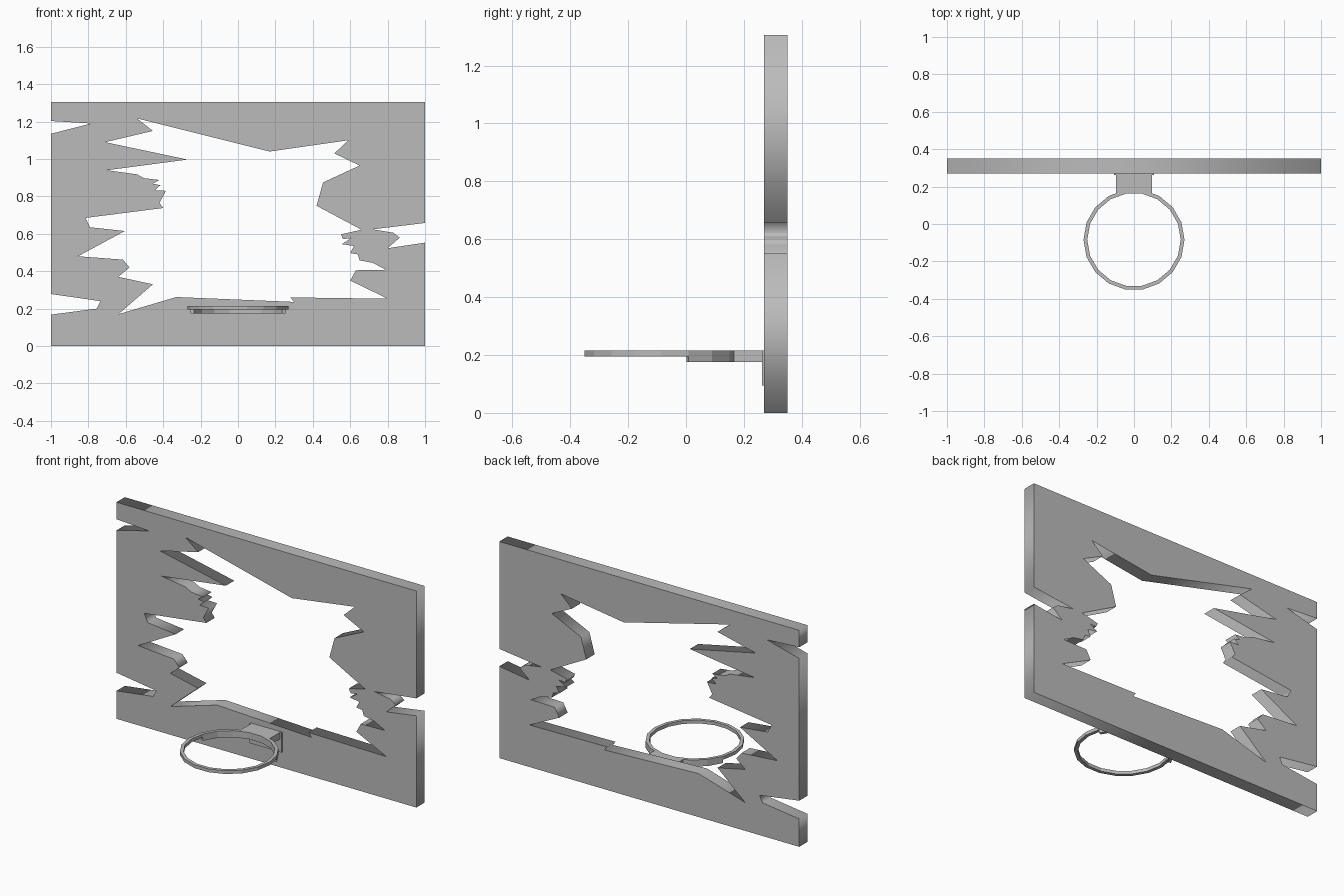
import bpy, bmesh, math

if "Cube" in bpy.data.objects:
    bpy.data.objects.remove(bpy.data.objects["Cube"])

grey = bpy.data.materials.new("plain grey")
grey.diffuse_color = (0.5, 0.5, 0.5, 1)
grey.use_nodes = True
grey.node_tree.nodes["Principled BSDF"].inputs["Base Color"].default_value = grey.diffuse_color


def finish(name, bm):
    bmesh.ops.recalc_face_normals(bm, faces=bm.faces)
    mesh = bpy.data.meshes.new(name)
    bm.to_mesh(mesh)
    bm.free()
    mesh.materials.append(grey)
    obj = bpy.data.objects.new(name, mesh)
    bpy.context.collection.objects.link(obj)
    return obj


def box(name, x, y, z):
    bm = bmesh.new()
    bmesh.ops.create_cube(bm, size=1)
    for v in bm.verts:
        for i, (lo, hi) in enumerate((x, y, z)):
            v.co[i] = hi if v.co[i] > 0 else lo
    return finish(name, bm)


def band(name, start, end, z0, z1, cy=-0.084, inner=0.25, outer=0.27):
    """Faceted ring or arc of 20 degree steps with a rectangular section."""
    bm = bmesh.new()
    closed = end - start == 18
    rows = []
    for k in range(start, end + (0 if closed else 1)):
        a = math.radians(20 * k)
        rows.append([bm.verts.new((r * math.cos(a), cy + r * math.sin(a), z))
                     for r, z in ((inner, z0), (outer, z0), (outer, z1), (inner, z1))])
    for k in range(len(rows) if closed else len(rows) - 1):
        a, b = rows[k], rows[(k + 1) % len(rows)]
        for i in range(4):
            j = (i + 1) % 4
            bm.faces.new((a[i], a[j], b[j], b[i]))
    if not closed:
        bm.faces.new(rows[0])
        bm.faces.new(rows[-1])
    return finish(name, bm)


# Broken panel: outer edge with three cracks running in from the sides
outer_edge = [
    (-1, 0), (1, 0), (1, 0.553), (0.80, 0.523), (0.865, 0.58), (0.83, 0.606),
    (0.72, 0.624), (1, 0.658), (1, 1.305), (-1, 1.305), (-1, 1.203),
    (-0.785, 1.19), (-1, 1.135), (-1, 0.278), (-0.735, 0.24), (-0.755, 0.20),
    (-1, 0.168)]
# Jagged hole, clockwise from the top left tip
hole_edge = [
    (-0.54, 1.217), (0.17, 1.04), (0.59, 1.10), (0.515, 1.03), (0.65, 0.965),
    (0.455, 0.875), (0.42, 0.75), (0.66, 0.622), (0.55, 0.597), (0.562, 0.572),
    (0.605, 0.577), (0.555, 0.545), (0.62, 0.535), (0.60, 0.497), (0.64, 0.49),
    (0.65, 0.458), (0.72, 0.445), (0.79, 0.408), (0.63, 0.405), (0.60, 0.35),
    (0.80, 0.253), (0.28, 0.26), (0.30, 0.236), (-0.33, 0.262), (-0.64, 0.17),
    (-0.455, 0.33), (-0.64, 0.37), (-0.58, 0.42), (-0.615, 0.462),
    (-0.855, 0.48), (-0.605, 0.615), (-0.79, 0.635), (-0.815, 0.685),
    (-0.40, 0.738), (-0.42, 0.765), (-0.385, 0.83), (-0.445, 0.832),
    (-0.415, 0.86), (-0.455, 0.868), (-0.42, 0.888), (-0.50, 0.897),
    (-0.54, 0.918), (-0.70, 0.94), (-0.27, 0.997), (-0.71, 1.09),
    (-0.455, 1.15)]

curve = bpy.data.curves.new("panel outline", 'CURVE')
curve.dimensions = '2D'
curve.fill_mode = 'BOTH'
curve.extrude = 0.04
for edge in (outer_edge, hole_edge):
    spline = curve.splines.new('POLY')
    spline.points.add(len(edge) - 1)
    for p, (x, z) in zip(spline.points, edge):
        p.co = (x, z, 0, 1)
    spline.use_cyclic_u = True
curve.materials.append(grey)
panel = bpy.data.objects.new("broken_panel", curve)
panel.rotation_euler.x = math.pi / 2
panel.location.y = 0.31
bpy.context.collection.objects.link(panel)
panel.select_set(True)
bpy.context.view_layer.objects.active = panel
bpy.ops.object.convert(target='MESH')

# Hoop: full rim with a support arc below its rear half
band("hoop_rim", 0, 18, 0.195, 0.215)
band("hoop_support", 1, 8, 0.175, 0.195)

# Bracket and mounting plate
box("bracket", (-0.097, 0.097), (0.165, 0.266), (0.175, 0.215))
box("mounting_plate", (-0.107, 0.107), (0.263, 0.27), (0.095, 0.215))
